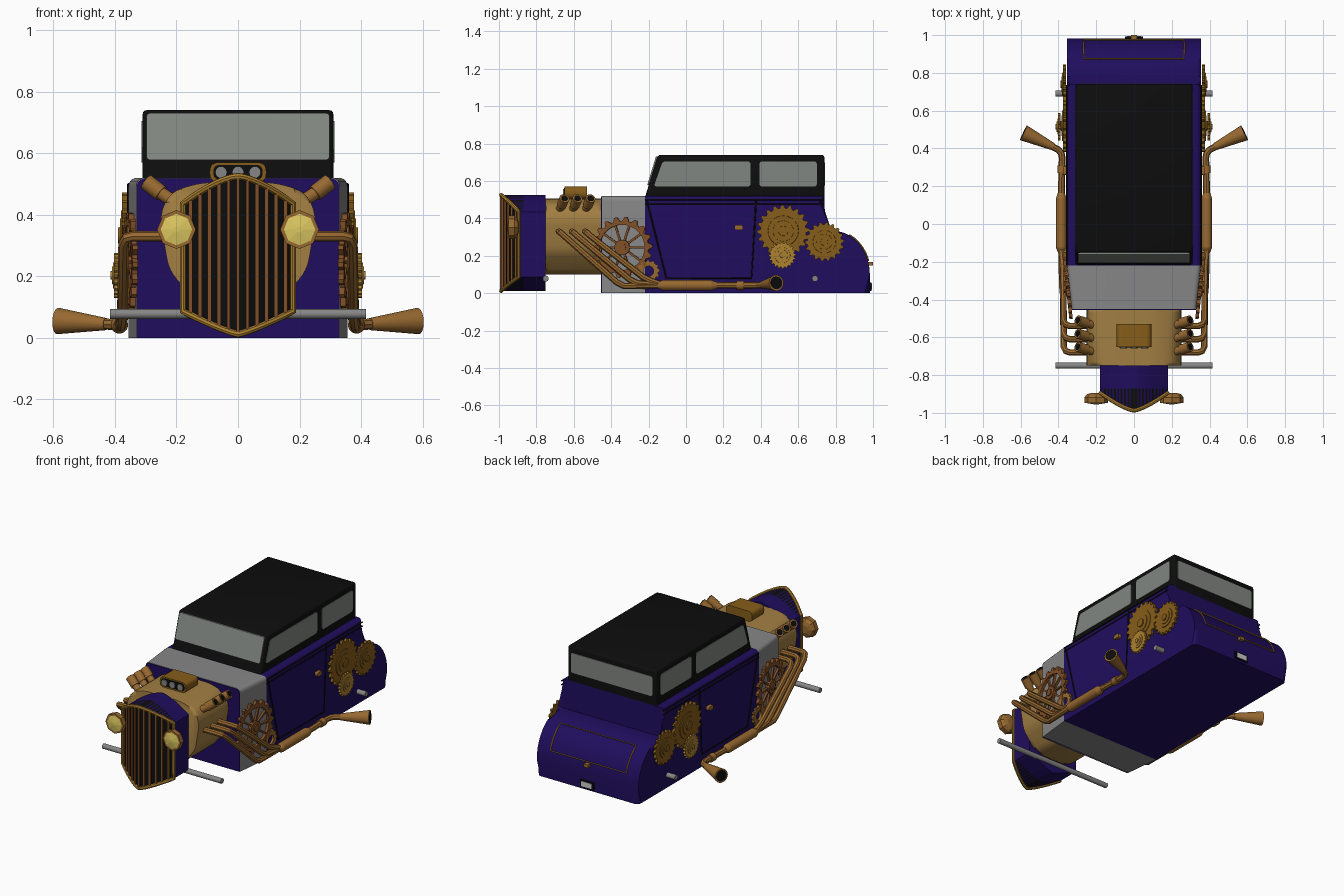
import bpy, bmesh, math
from mathutils import Vector, Matrix

if "Cube" in bpy.data.objects:
    bpy.data.objects.remove(bpy.data.objects["Cube"])


def mat(name, r, g, b):
    m = bpy.data.materials.new(name)
    m.diffuse_color = (r, g, b, 1)
    m.use_nodes = True
    m.node_tree.nodes["Principled BSDF"].inputs["Base Color"].default_value = m.diffuse_color
    return m


BLUE = mat("blue_paint", .014, .004, .11)
BLACK = mat("black_vinyl", .004, .004, .004)
GLASS = mat("glass", .22, .24, .22)
STEEL = mat("steel", .24, .24, .24)
GOLD = mat("engine_gold", .36, .21, .055)
TRIM = mat("gold_trim", .42, .22, .03)
COPPER = mat("copper", .31, .14, .03)
RUST = mat("rust_copper", .22, .08, .02)
BRASS = mat("brass", .24, .11, .01)
LENS = mat("lens_yellow", .72, .58, .12)
WHITE = mat("white", .8, .8, .8)


def finish(name, bm, m, mirror=False, smooth=True):
    bmesh.ops.recalc_face_normals(bm, faces=bm.faces)
    me = bpy.data.meshes.new(name)
    bm.to_mesh(me)
    bm.free()
    me.materials.append(m)
    o = bpy.data.objects.new(name, me)
    bpy.context.collection.objects.link(o)
    if mirror:
        o.modifiers.new("mirror", 'MIRROR').use_mirror_merge = False
    if smooth:
        bpy.context.view_layer.objects.active = o
        o.select_set(True)
        bpy.ops.object.shade_smooth_by_angle(angle=math.radians(35))
        o.select_set(False)
    return o


def prism(pts, axis, lo, hi):
    """Extrude a 2D profile: axis 'x' takes (y,z) points, axis 'y' takes (x,z)."""
    bm = bmesh.new()
    put = (lambda a, b, t: (t, a, b)) if axis == 'x' else (lambda a, b, t: (a, t, b))
    A, B = ([bm.verts.new(put(a, b, t)) for a, b in pts] for t in (lo, hi))
    n = len(pts)
    bm.faces.new(A)
    bm.faces.new(B)
    for i in range(n):
        bm.faces.new((A[i], A[(i + 1) % n], B[(i + 1) % n], B[i]))
    return bm


def rounded(pts, r, n=5):
    """Round every corner of a 2D outline."""
    out, P = [], [Vector(p) for p in pts]
    for i, p in enumerate(P):
        a = p + (P[i - 1] - p).normalized() * r
        b = p + (P[(i + 1) % len(P)] - p).normalized() * r
        for k in range(n + 1):
            t = k / n
            out.append(tuple(a * (1 - t) ** 2 + p * 2 * t * (1 - t) + b * t * t))
    return out


def rect(a0, a1, b0, b1):
    return [(a0, b0), (a1, b0), (a1, b1), (a0, b1)]


def cone(bm, p, q, r1, r2=None, seg=20):
    p, q = Vector(p), Vector(q)
    d = q - p
    M = Matrix.Translation((p + q) / 2) @ d.to_track_quat('Z', 'Y').to_matrix().to_4x4()
    bmesh.ops.create_cone(bm, cap_ends=True, segments=seg, radius1=r1,
                          radius2=r1 if r2 is None else r2, depth=d.length, matrix=M)
    return bm


def tube(name, pts, r, m, mirror=False, closed=False):
    cu = bpy.data.curves.new(name, 'CURVE')
    cu.dimensions, cu.bevel_depth, cu.bevel_resolution, cu.use_fill_caps = '3D', r, 2, True
    sp = cu.splines.new('POLY')
    sp.points.add(len(pts) - 1)
    for s, p in zip(sp.points, pts):
        s.co = (*p, 1)
    sp.use_cyclic_u = closed
    tmp = bpy.data.objects.new(name + "_path", cu)
    bpy.context.collection.objects.link(tmp)
    me = bpy.data.meshes.new_from_object(tmp.evaluated_get(bpy.context.evaluated_depsgraph_get()))
    bpy.data.objects.remove(tmp)
    bm = bmesh.new()
    bm.from_mesh(me)
    return finish(name, bm, m, mirror)


# Main body with curved boot
W = .355
arc = [(.78 + .203 * math.sin(t * math.pi / 20), .10 + .235 * math.cos(t * math.pi / 20)) for t in range(11)]
bm = prism([(-.22, 0), (-.22, .52), (.74, .52), (.74, .335)] + arc + [(.983, 0)], 'x', -W, W)
edges = [e for e in bm.edges if abs(e.verts[0].co.x - e.verts[1].co.x) < 1e-5
         and max(v.co.z for v in e.verts) > .01 and max(v.co.y for v in e.verts) > -.21]
bmesh.ops.bevel(bm, geom=edges, offset=.028, segments=4, profile=.5, affect='EDGES')
finish("body", bm, BLUE)

# Tapered cowl and firewall
top = [p for p in rounded(rect(-W, W, 0, .52), .03) if p[1] > .1]
section = [(-W, 0), (W, 0)] + top
bm = prism(section, 'y', -.45, -.22)
for v in bm.verts:
    if v.co.y < -.4:
        v.co.x *= .93
finish("cowl", bm, STEEL)
finish("firewall", prism([(x * .925, z * .995) for x, z in section], 'y', -.454, -.44), BLUE)

# Cabin and windows
bm = prism([(-.22, .51), (-.15, .74), (.74, .74), (.74, .51)], 'x', -.31, .31)
edges = [e for e in bm.edges if max(v.co.z for v in e.verts) > .73]
bmesh.ops.bevel(bm, geom=edges, offset=.014, segments=3, profile=.5, affect='EDGES')
finish("cabin", bm, BLACK)
finish("front_side_window", prism(rounded([(-.172, .57), (.345, .57), (.345, .705), (-.125, .705)], .018), 'x', .30, .313), GLASS, True)
finish("rear_side_window", prism(rounded(rect(.392, .70, .57, .705), .018), 'x', .30, .313), GLASS, True)
bm = prism(rounded(rect(-.297, .297, .578, .73), .012), 'y', -.008, .008)
for v in bm.verts:
    v.co.y += -.22 + (v.co.z - .51) * .07 / .23
finish("windscreen", bm, GLASS)
finish("back_window", prism(rounded(rect(-.285, .285, .575, .70), .015), 'y', .73, .743), GLASS)

# Belt lines, door seams and handles
for i, z in enumerate((.50, .475)):
    tube(f"belt_line_{i}", [(W, -.22, z), (W, .735, z)], .004, BLACK, True)
tube("door_seam", [(W, -.21, .50), (W, -.19, .42), (W, -.105, .08), (W, .35, .08), (W, .375, .50)], .005, BLACK, True)
finish("door_handle", prism(rounded(rect(.26, .305, .338, .364), .01), 'x', .35, .375), COPPER, True)

# Boot trim, latch and plate
side = [(y + .003, z + .002) for y, z in arc if y > .855 and z > .16]
loop = [(-.265, y, z) for y, z in side] + [(.265, y, z) for y, z in reversed(side)]
tube("boot_trim", loop, .004, TRIM, closed=True)
finish("boot_latch", prism(rect(-.015, .015, .148, .168), 'y', .975, 1.0), COPPER)
finish("plate_frame", prism(rect(-.047, .047, .012, .058), 'y', .98, .992), BLACK)
finish("plate", prism(rect(-.036, .036, .019, .051), 'y', .985, .995), WHITE)

# Axles
for n, y in (("front", -.75), ("rear", .69)):
    finish(n + "_axle", cone(bmesh.new(), (-.415, y, .078), (.415, y, .078), .016), STEEL)

# Engine block
outline = rounded([(-.12, .10), (.12, .10), (.225, .22), (.255, .40), (.22, .475), (.12, .505),
                   (-.12, .505), (-.22, .475), (-.255, .40), (-.225, .22)], .04, 4)
bm = prism(outline, 'y', -.75, -.45)
caps = [e for e in bm.edges if abs(e.verts[0].co.y - e.verts[1].co.y) < 1e-5]
bmesh.ops.bevel(bm, geom=caps, offset=.02, segments=3, profile=.5, affect='EDGES')
finish("engine_block", bm, GOLD)

# Air scoop with three intakes
finish("air_scoop", prism(rounded(rect(-.092, .092, .505, .57), .03), 'y', -.65, -.53), BRASS)
finish("scoop_face", prism(rounded(rect(-.08, .08, .514, .562), .022), 'y', -.653, -.64), BLACK)
for i in (-1, 0, 1):
    finish(f"scoop_intake_{i + 1}", cone(bmesh.new(), (i * .055, -.658, .538), (i * .055, -.64, .538), .019), STEEL)

# Intake stacks and exhaust headers
for i in range(3):
    y = -.68 + .07 * i
    finish(f"intake_stack_{i}", cone(cone(bmesh.new(), (.19, y - .005, .43), (.265, y + .02, .48), .021),
           (.25, y + .015, .47), (.298, y + .03, .507), .027), COPPER, True)
    finish(f"stack_mouth_{i}", cone(bmesh.new(), (.297, y + .03, .506), (.30, y + .031, .508), .018), BLACK, True)
    z = .038 + .014 * i
    tube(f"header_{i}", [(.2, y, .33), (.34, y, .33), (.362, y + .008, .325), (.372, y + .03, .305),
                         (.376, y + .31, z + .02), (.38, y + .35, z), (.385, -.12, .042)], .017, COPPER, True)

# Silencer, tail pipe and horn
bm = bmesh.new()
for a, b, r1, r2 in ((-.15, -.125, .018, .028), (-.125, .135, .028, .028), (.135, .165, .028, .018)):
    cone(bm, (.385, a, .042), (.385, b, .042), r1, r2)
finish("silencer", bm, COPPER, True)
tube("tail_pipe", [(.385, .15, .042), (.38, .35, .042), (.385, .375, .042), (.40, .393, .043), (.46, .425, .047)], .018, COPPER, True)
finish("pipe_ring", cone(bmesh.new(), (.382, .27, .042), (.382, .31, .042), .024), COPPER, True)
finish("exhaust_horn", cone(bmesh.new(), (.43, .41, .045), (.585, .483, .055), .02, .043), COPPER, True)
finish("horn_bore", cone(bmesh.new(), (.583, .482, .055), (.587, .484, .055), .034), BLACK, True)


# Radiator grille shape
def g_top(x): return .525 - .09 * (abs(x) / .18) ** 1.5
def g_bot(x): return .012 + .075 * (abs(x) / .18) ** 1.2
def g_front(x): return -.988 + .095 * (abs(x) / .18) ** 1.35


def grille_slab(w, gap, back):
    bm, rows = bmesh.new(), []
    for i in range(21):
        x = w * (i - 10) / 10
        f = g_front(x) + gap
        rows.append([bm.verts.new(c) for c in ((x, f, g_bot(x)), (x, f, g_top(x)), (x, back, g_top(x)), (x, back, g_bot(x)))])
    for a, b in zip(rows, rows[1:]):
        for k in range(4):
            bm.faces.new((a[k], b[k], b[(k + 1) % 4], a[(k + 1) % 4]))
    bm.faces.new(rows[0])
    bm.faces.new(rows[-1])
    return bm


finish("radiator_shell", grille_slab(.18, .008, -.75), BLUE)
finish("grille_backing", grille_slab(.172, 0, -.87), BLACK)
bm = bmesh.new()
for i in range(-5, 6):
    x = i * .031
    zc, h = (g_top(x) + g_bot(x)) / 2, g_top(x) - g_bot(x)
    bmesh.ops.create_cube(bm, matrix=Matrix.Translation((x, g_front(x), zc)) @ Matrix.Diagonal((.011, .014, h, 1)))
finish("grille_bars", bm, RUST, smooth=False)
xs = [.178 * i / 10 for i in range(-10, 11)]
frame = [(x, g_front(x), g_top(x)) for x in xs] + [(x, g_front(x), g_bot(x)) for x in reversed(xs)]
tube("grille_frame", frame, .011, TRIM, closed=True)

# Headlights, eight sided
bm = bmesh.new()
for a, b, r1, r2 in ((-.948, -.918, .063, .063), (-.918, -.902, .063, .05), (-.902, -.894, .05, .025)):
    cone(bm, (.2, a, .352), (.2, b, .352), r1, r2, 8)
finish("headlight_shell", bm, COPPER, True, False)
finish("headlight_lens", cone(bmesh.new(), (.2, -.947, .352), (.2, -.955, .352), .057, .01, 8), LENS, True, False)


# Gears
def gear(name, y, z, x, r, teeth, t, m, hole=.25, spokes=0, yaw=0):
    bm = bmesh.new()
    n = teeth * 4
    rings = []
    for k in range(n):
        a = 2 * math.pi * k / n
        ro = r if k % 4 < 2 else r * .87
        c, s = math.cos(a), math.sin(a)
        ri = r * hole
        rings.append([bm.verts.new(p) for p in ((ro * c, ro * s, 0), (ro * c, ro * s, t), (ri * c, ri * s, t), (ri * c, ri * s, 0))])
    for k in range(n):
        a, b = rings[k], rings[(k + 1) % n]
        for j in range(4):
            bm.faces.new((a[j], b[j], b[(j + 1) % 4], a[(j + 1) % 4]))
    if spokes:
        for k in range(spokes):
            M = Matrix.Rotation(2 * math.pi * k / spokes, 4, 'Z') @ Matrix.Translation((r * .42, 0, t / 2))
            bmesh.ops.create_cube(bm, matrix=M @ Matrix.Diagonal((r * .75, r * .07, t * .7, 1)))
        cone(bm, (0, 0, 0), (0, 0, t * 1.3), r * .25)
        cone(bm, (0, 0, t), (0, 0, t * 1.7), r * .13)
    elif hole < .4:
        for f, h in ((.62, 1.25), (.42, 1.5), (.2, 1.9)):
            cone(bm, (0, 0, 0), (0, 0, t * h), r * f, r * f * .93, 28)
    turn = Matrix(((0, 0, 1, 0), (1, 0, 0, 0), (0, 1, 0, 0), (0, 0, 0, 1)))
    bm.transform(Matrix.Translation((x, y, z)) @ Matrix.Rotation(yaw, 4, 'Z') @ turn)
    finish(name, bm, m, True, False)


gear("large_gear", .52, .333, .36, .14, 20, .016, BRASS)
gear("middle_gear", .74, .275, .36, .105, 18, .016, BRASS)
gear("outer_gear", .515, .203, .388, .073, 20, .014, TRIM)
finish("outer_gear_shaft", cone(bmesh.new(), (.34, .515, .203), (.39, .515, .203), .02), BRASS, True)
gear("spoked_gear", -.34, .245, .342, .163, 18, .018, RUST, .74, 10, -.11)
gear("small_ring_gear", -.20, .118, .358, .06, 12, .014, COPPER, .45)
